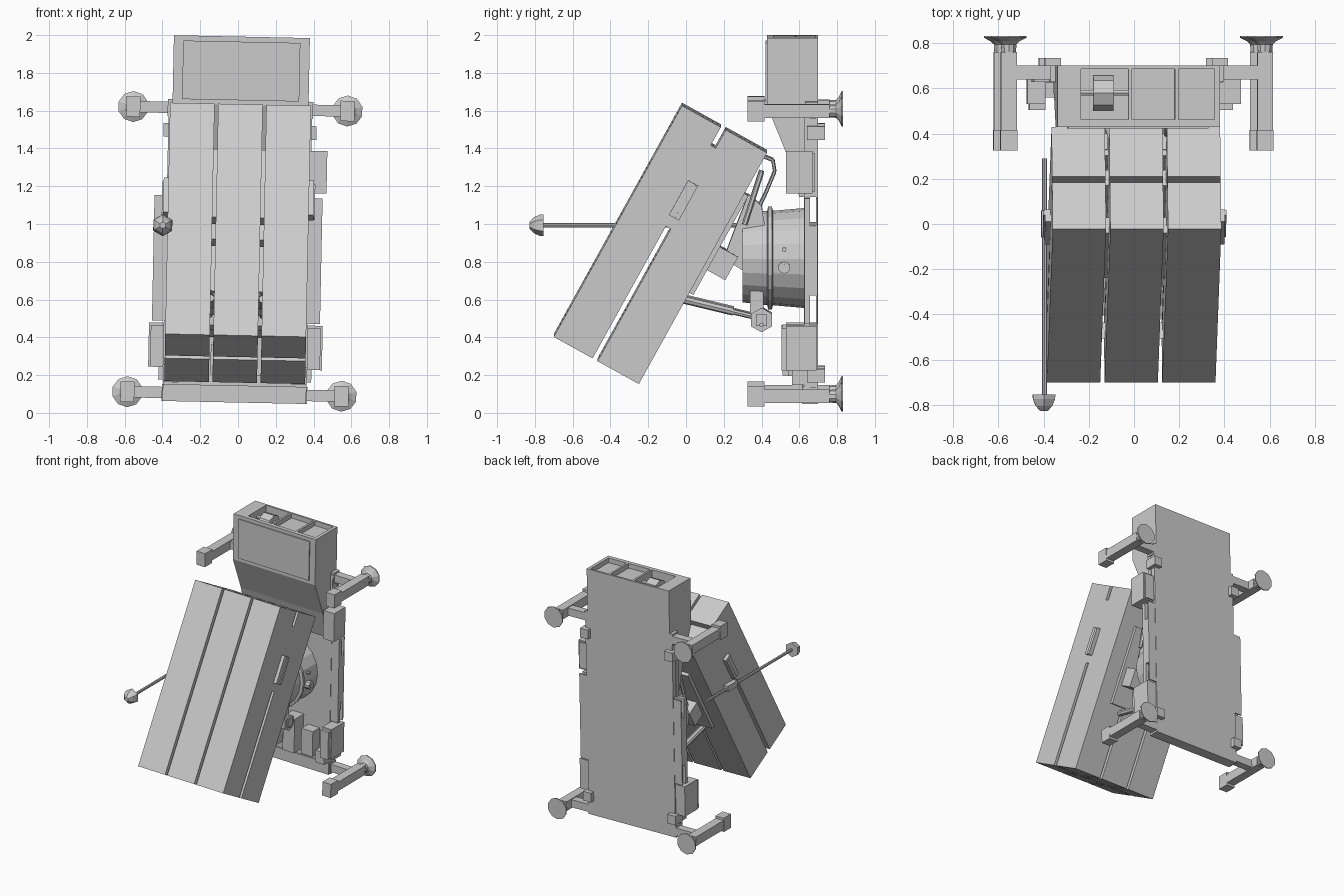
import bpy, bmesh
from math import radians, pi, cos, sin
from mathutils import Matrix, Vector

if "Cube" in bpy.data.objects:
    bpy.data.objects.remove(bpy.data.objects["Cube"])

# whole model leans slightly sideways
LEAN = Matrix.Translation((0, 0, 1)) @ Matrix.Rotation(0.021, 4, 'Y') @ Matrix.Translation((0, 0, -1))
# launcher frame: local y = depth, local z = length
POD = Matrix.Translation((0, -0.70, 0.41)) @ Matrix.Rotation(radians(-29), 4, 'X')
I = Matrix.Identity(4)


def finish(name, bm, m=I):
    bmesh.ops.recalc_face_normals(bm, faces=bm.faces)
    bm.transform(LEAN @ m)
    me = bpy.data.meshes.new(name)
    bm.to_mesh(me)
    bm.free()
    ob = bpy.data.objects.new(name, me)
    bpy.context.collection.objects.link(ob)
    return ob


def box(name, x, y, z, m=I):
    bm = bmesh.new()
    bmesh.ops.create_cube(bm, size=1)
    for v in bm.verts:
        v.co = Vector([(a[0] + a[1]) / 2 + c * (a[1] - a[0]) for a, c in zip((x, y, z), v.co)])
    return finish(name, bm, m)


def prism(name, pts, x0, x1, m=I):
    # (y, z) outline extruded along x
    bm = bmesh.new()
    f = bm.faces.new([bm.verts.new((x0, y, z)) for y, z in pts])
    r = bmesh.ops.extrude_face_region(bm, geom=[f])
    for v in r['geom']:
        if isinstance(v, bmesh.types.BMVert):
            v.co.x = x1
    return finish(name, bm, m)


def lathe(name, prof, n, cx, cz, m=I):
    # (radius, y) profile around a y axis, capped at both ends
    bm = bmesh.new()
    rings = [[bm.verts.new((cx + r * sin(2 * pi * i / n), y, cz + r * cos(2 * pi * i / n)))
              for i in range(n)] for r, y in prof]
    for a, b in zip(rings, rings[1:]):
        for i in range(n):
            j = (i + 1) % n
            bm.faces.new((a[i], a[j], b[j], b[i]))
    bm.faces.new(rings[0])
    bm.faces.new(rings[-1])
    return finish(name, bm, m)


def rod(name, p, q, r, n=8, m=I):
    p, q = Vector(p), Vector(q)
    bm = bmesh.new()
    rot = (q - p).to_track_quat('Z', 'Y').to_matrix().to_4x4()
    bmesh.ops.create_cone(bm, cap_ends=True, segments=n, radius1=r, radius2=r, depth=(q - p).length,
                          matrix=Matrix.Translation((p + q) / 2) @ rot)
    return finish(name, bm, m)


# base tray: back skin, inner floor and end spacers
box("back_skin", (-.38, .38), (.687, .70), (.06, 1.64))
box("tray_floor", (-.38, .38), (.625, .657), (.06, 1.64))
for a, b in ((.06, .47), (.63, 1.0), (1.15, 1.64)):
    box("tray_spacer", (-.375, .375), (.655, .688), (a, b))

# upper housing with sloped underside
prism("housing_body", [(.43, 1.90), (.70, 1.90), (.70, 1.63), (.63, 1.15), (.60, 1.15), (.54, 1.36), (.43, 1.63)], -.36, .36)
box("housing_front_panel", (-.31, .31), (.422, .44), (1.655, 1.965))
TOP = 1.992
box("housing_wall_front", (-.36, .36), (.43, .462), (1.90, TOP))
box("housing_wall_back", (-.36, .36), (.685, .70), (1.90, TOP))
for a, b in ((-.36, -.255), (-.045, -.03), (.16, .175), (.335, .36)):
    box("housing_divider", (a, b), (.462, .685), (1.90, TOP))
box("housing_lid", (-.03, .335), (.462, .685), (1.90, 1.955))
rod("winch_drum", (-.20, .58, 1.915), (-.11, .58, 1.915), .077, 8)
rod("winch_shaft", (-.255, .58, 1.94), (-.045, .58, 1.94), .014, 6)

# bottom crossbeam
box("bottom_beam", (-.38, .38), (.615, .70), (.055, .145))

# outriggers with round pads
for zc in (.10, 1.61):
    for s in (-1, 1):
        xs = lambda a, b: tuple(sorted((s * a, s * b)))
        box("outrigger_beam", xs(.34, .56), (.64, .70), (zc - .03, zc + .03))
        box("outrigger_sleeve", xs(.34, .385), (.63, .70), (zc - .045, zc + .045))
        box("outrigger_arm", xs(.532, .602), (.40, .76), (zc - .036, zc + .036))
        box("outrigger_end", xs(.53, .604), (.325, .415), (zc - .054, zc + .054))
        lathe("outrigger_pad", [(.033, .755), (.036, .795), (.05, .808), (.082, .824), (.082, .832)], 10, s * .567, zc)

# side equipment, both sides
for s in (-1, 1):
    xs = lambda a, b: tuple(sorted((s * a, s * b)))
    for zc in (.205, 1.49):
        box("side_lug", xs(.335, .405), (.64, .735), (zc - .036, zc + .036))
    # grab rail with two openings
    box("side_rail_front", xs(.38, .445), (.628, .657), (.48, 1.145))
    box("side_rail_back", xs(.38, .445), (.687, .697), (.48, 1.145))
    box("side_rail_middle", xs(.38, .445), (.655, .688), (.63, 1.0))
    box("lower_side_box", xs(.38, .46), (.53, .69), (.235, .47))
    box("lower_side_lid", xs(.38, .45), (.505, .54), (.235, .455))
    box("lower_side_foot", xs(.30, .38), (.56, .66), (.155, .25))
box("upper_side_box", (.37, .465), (.53, .67), (1.17, 1.395))
box("upper_side_lid", (.375, .455), (.545, .68), (1.18, 1.385))

# equipment inside the tray
for i, (x, h) in enumerate(((-.25, .42), (-.08, .36), (.10, .47), (.24, .40))):
    box("tray_box", (x - .05, x + .05), (.51 + .03 * (i % 2), .63), (.20, h))

# turntable drum
lathe("turntable_drum", [(.235, .30), (.25, .43), (.272, .435), (.272, .455), (.25, .46), (.265, .63)], 20, 0, .82)
for s in (-1, 1):
    rod("drum_port", (s * .22, .52, .775), (s * .285, .52, .775), .032, 10)
    rod("drum_port_core", (s * .22, .52, .775), (s * .29, .52, .775), .018, 8)
    rod("drum_bolt", (s * .22, .52, .87), (s * .27, .52, .87), .012, 8)

# launcher: three columns by two layers of long boxes
for x in (-.255, 0, .255):
    for y0, y1 in ((0, .235), (.265, .515)):
        box("launcher_box", (x - .118, x + .118), (y0, y1), (0, 1.4), POD)
    box("layer_spacer", (x - .118, x + .118), (.23, .27), (.80, 1.29), POD)
for a, b in ((.20, .24), (.75, 1.2)):
    box("column_tie", (-.36, .36), (.10, .18), (a + .02, b - .02), POD)
    box("column_tie", (-.36, .36), (.34, .42), (a + .02, b - .02), POD)
for s in (-1, 1):
    xs = lambda a, b: tuple(sorted((s * a, s * b)))
    box("launcher_side_clamp", xs(.37, .398), (.22, .28), (.86, 1.07), POD)
    box("launcher_side_clamp_cap", xs(.37, .405), (.255, .28), (.865, 1.065), POD)

# cradle behind the launcher
box("cradle_plate", (-.25, .25), (.51, .54), (.55, 1.15), POD)
for s in (-1, 1):
    xs = lambda a, b: tuple(sorted((s * a, s * b)))
    box("cradle_yoke", xs(.10, .22), (.52, .65), (.70, .84), POD)
    prism("yoke_arm", [(.20, .82), (.36, .72), (.42, .98), (.40, 1.10), (.33, 1.16), (.26, .98)], s * .12, s * .17)
    # bent hose behind the top of the launcher
    pts = [(.41, 1.36), (.46, 1.34), (.47, 1.28), (.42, 1.16), (.37, 1.06)]
    for (y, z), (y2, z2) in zip(pts, pts[1:]):
        rod("hose", (s * .14, y, z), (s * .14, y2, z2), .009, 6)
    rod("cradle_strut", (s * .2, .40, 1.28), (s * .2, .31, 1.0), .014, 6)
    # elevation ram
    rod("ram_cylinder", (s * .14, -.02, .605), (s * .14, .25, .54), .022, 8)
    rod("ram_piston", (s * .14, .20, .55), (s * .14, .39, .505), .015, 8)
    rod("ram_pivot", (s * .10, .40, .495), (s * .18, .40, .495), .065, 6)
    box("ram_pivot_pin", xs(.09, .19), (.37, .43), (.465, .525))
    box("ram_bracket", xs(.11, .17), (.34, .41), (.53, .65))
rod("ram_crossbar", (-.2, .40, .47), (.2, .40, .47), .012, 6)

# side probe with faceted tip
rod("probe_rod", (-.395, .29, .985), (-.395, -.76, .985), .011, 8)
lathe("probe_tip", [(.058, -.755), (.056, -.775), (.042, -.805), (.018, -.828)], 6, -.398, .985)
box("probe_mount", (-.41, -.36), (-.06, .06), (.965, 1.01))
